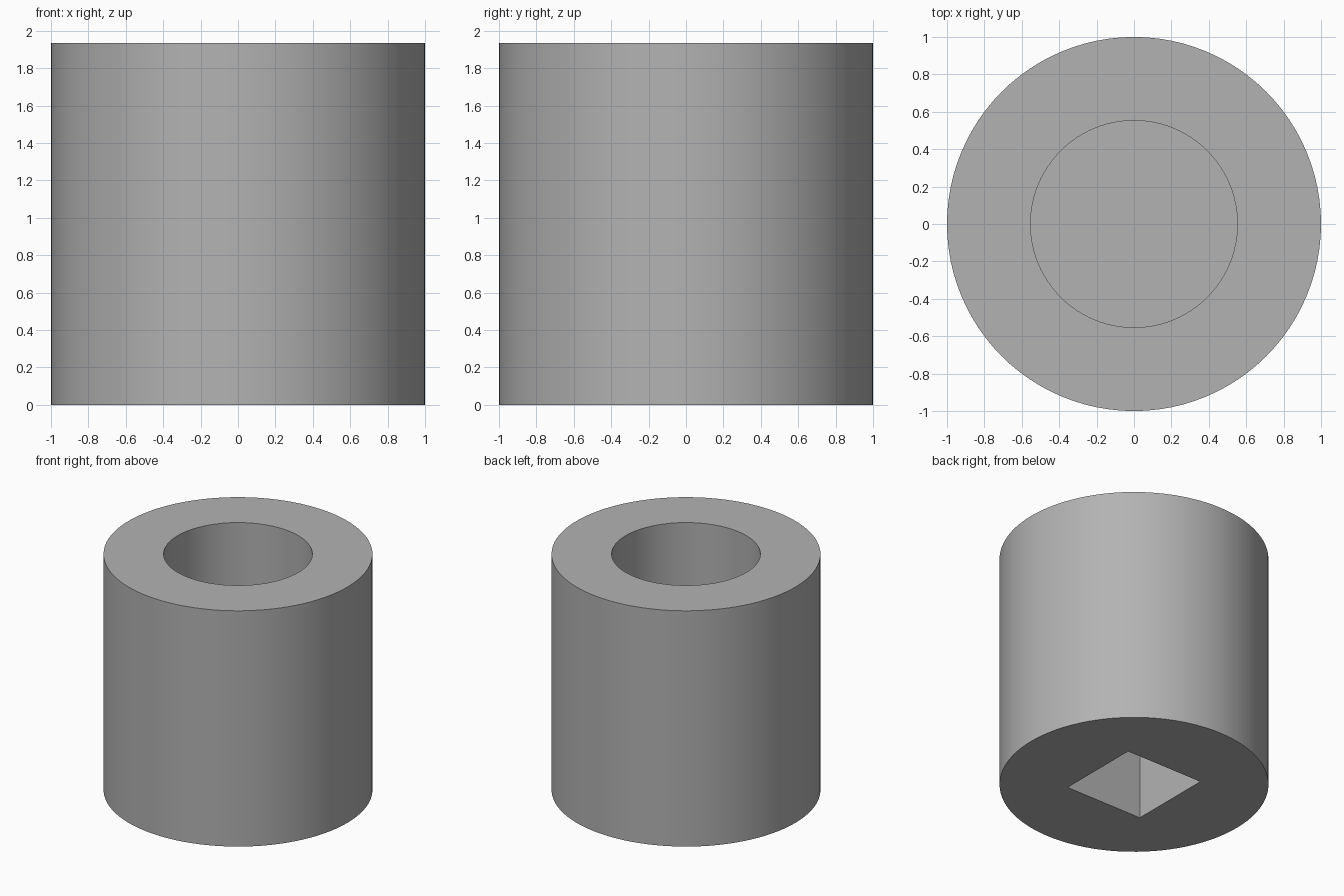
import bpy
import math

HEIGHT = 1.935
BORE_RADIUS = 0.553
BORE_DEPTH = 1.05
SQUARE_SIDE = 0.70
SQUARE_DEPTH = 0.70

cube = bpy.data.objects.get("Cube")
if cube:
    bpy.data.objects.remove(cube, do_unlink=True)

# Grey metal
metal = bpy.data.materials.new("grey metal")
metal.use_nodes = True
grey = (0.45, 0.45, 0.45, 1)
metal.diffuse_color = grey
metal.node_tree.nodes["Principled BSDF"].inputs["Base Color"].default_value = grey


def cylinder(name, radius, bottom, top):
    bpy.ops.mesh.primitive_cylinder_add(
        vertices=96, radius=radius, depth=top - bottom,
        location=(0, 0, (top + bottom) / 2))
    obj = bpy.context.object
    obj.name = name
    obj.data.materials.append(metal)
    return obj


# Round body
body = cylinder("socket_body", 1, 0, HEIGHT)

# Blind round bore from the top
bore = cylinder("bore_cutter", BORE_RADIUS, HEIGHT - BORE_DEPTH, HEIGHT + 0.1)

# Blind square drive hole from the bottom
bpy.ops.mesh.primitive_cube_add(size=1, location=(0, 0, (SQUARE_DEPTH - 0.1) / 2))
drive = bpy.context.object
drive.name = "square_drive_cutter"
drive.scale = (SQUARE_SIDE, SQUARE_SIDE, SQUARE_DEPTH + 0.1)
drive.data.materials.append(metal)

# Cut both holes, then remove the cutters
bpy.ops.object.select_all(action="DESELECT")
body.select_set(True)
bpy.context.view_layer.objects.active = body
for cutter in (bore, drive):
    cutter.hide_render = True
    cut = body.modifiers.new(cutter.name, "BOOLEAN")
    cut.operation = "DIFFERENCE"
    cut.solver = "EXACT"
    cut.object = cutter
    bpy.ops.object.modifier_apply(modifier=cut.name)
    bpy.data.objects.remove(cutter, do_unlink=True)

# Smooth walls with crisp rims
bpy.ops.object.shade_smooth_by_angle(angle=math.radians(30))
